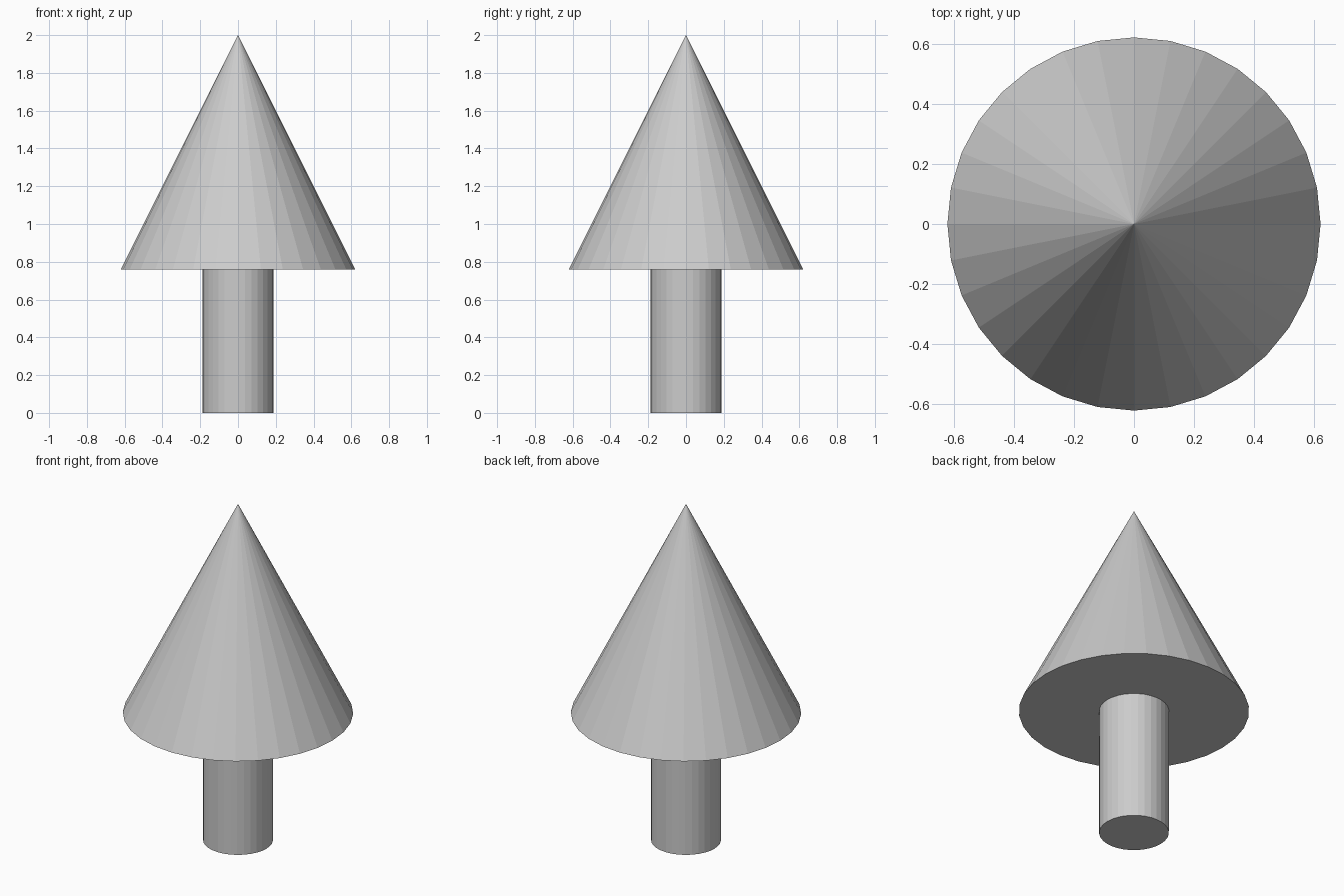
import bpy

if "Cube" in bpy.data.objects:
    bpy.data.objects.remove(bpy.data.objects["Cube"])

SIDES = 32
BASE_Z = 0.758   # underside of the foliage
TOP_Z = 2.0

# Trunk: plain flat-shaded cylinder
bpy.ops.mesh.primitive_cylinder_add(vertices=SIDES, radius=0.188, depth=BASE_Z,
                                    location=(0, 0, BASE_Z / 2))
bpy.context.object.name = "trunk"

# Foliage: closed cone sitting on the trunk
bpy.ops.mesh.primitive_cone_add(vertices=SIDES, radius1=0.621, radius2=0,
                                depth=TOP_Z - BASE_Z,
                                location=(0, 0, (BASE_Z + TOP_Z) / 2))
bpy.context.object.name = "foliage"
